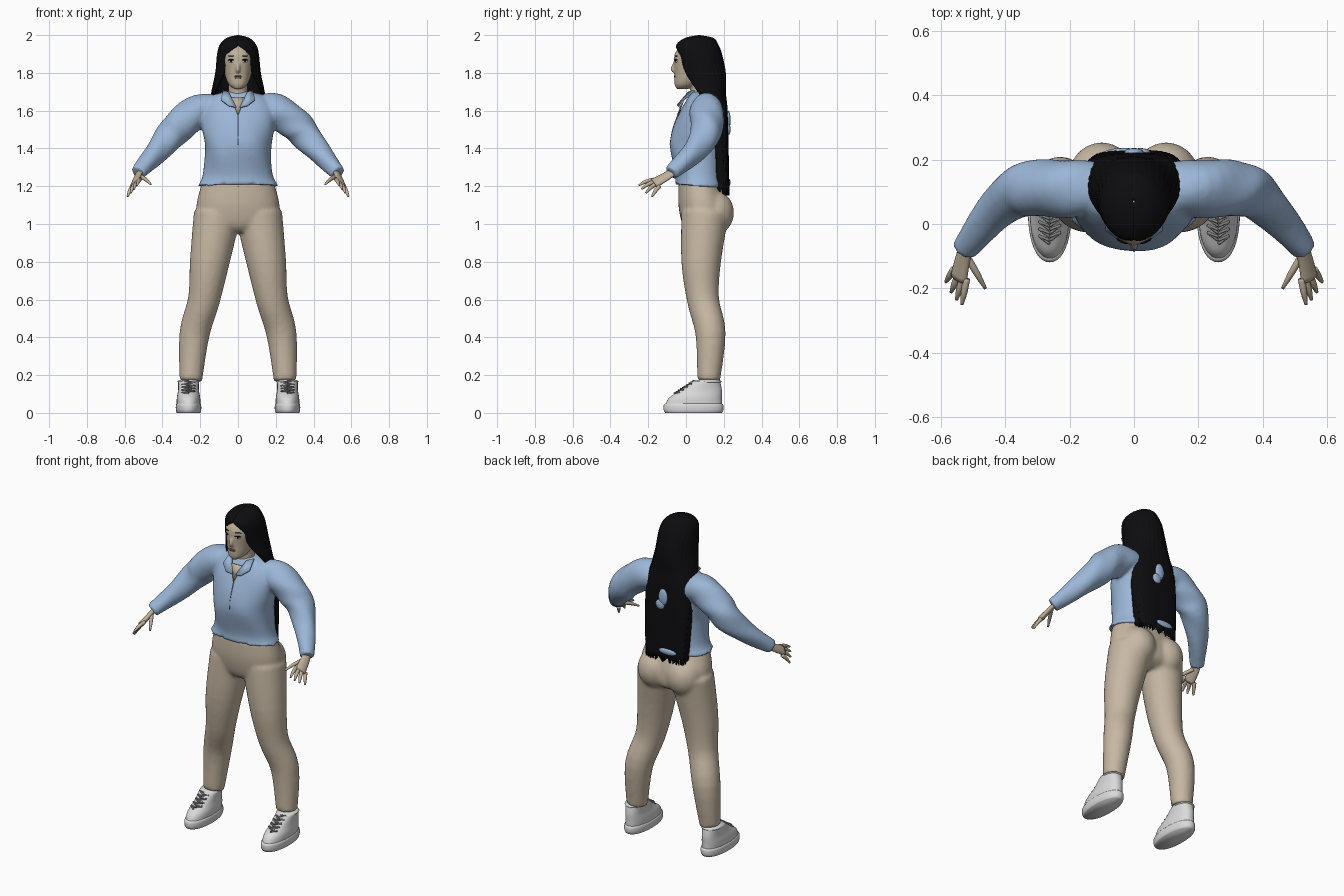
import bpy, bmesh, math
from mathutils import Vector, Matrix

cube = bpy.data.objects.get("Cube")
if cube:
    bpy.data.objects.remove(cube)


def material(name, *rgb):
    mat = bpy.data.materials.new(name)
    mat.use_nodes = True
    mat.diffuse_color = (*rgb, 1)
    shader = mat.node_tree.nodes["Principled BSDF"]
    shader.inputs["Base Color"].default_value = (*rgb, 1)
    shader.inputs["Roughness"].default_value = .8
    return mat


SKIN = material("skin", .52, .43, .32)
BEIGE = material("beige cloth", .57, .48, .37)
BLUE = material("blue cloth", .33, .47, .68)
SEAM = material("dark blue seam", .16, .24, .38)
BLACK = material("black hair", .004, .004, .005)
WHITE = material("shoe white", .7, .7, .7)
GREY = material("lace grey", .25, .25, .25)
LIPS = material("lip brown", .22, .15, .11)


def finish(mesh, name, mat, voxel=None, thickness=None, recalc=True):
    """Make a smooth shaded object, fused by remeshing or thickened inwards."""
    if recalc:
        bmesh.ops.recalc_face_normals(mesh, faces=mesh.faces)
    for face in mesh.faces:
        face.smooth = True
    data = bpy.data.meshes.new(name)
    mesh.to_mesh(data)
    mesh.free()
    data.materials.append(mat)
    part = bpy.data.objects.new(name, data)
    bpy.context.collection.objects.link(part)
    if voxel:
        fuse = part.modifiers.new("fuse", "REMESH")
        fuse.mode, fuse.voxel_size, fuse.use_smooth_shade = "VOXEL", voxel, True
        soften = part.modifiers.new("soften", "SMOOTH")
        soften.factor, soften.iterations = .5, 4
    if thickness:
        part.modifiers.new("thickness", "SOLIDIFY").thickness = thickness


def spline(keys, steps=4):
    """Smooth curve through a few key tuples of any length."""
    keys = [keys[0], *keys, keys[-1]]
    result = []
    for before, start, end, after in zip(keys, keys[1:], keys[2:], keys[3:]):
        for step in range(steps):
            t = step / steps
            result.append([q + t / 2 * (r - p + t * (2 * p - 5 * q + 4 * r - s + t * (3 * (q - r) + s - p)))
                           for p, q, r, s in zip(before, start, end, after)])
    return result + [keys[-1]]


def bridge(mesh, rings, closed=True):
    """Join rings of points with quads; closed rings get end caps."""
    rows = [[mesh.verts.new(point) for point in ring] for ring in rings]
    count = len(rows[0])
    for low, high in zip(rows, rows[1:]):
        for i in range(count if closed else count - 1):
            j = (i + 1) % count
            mesh.faces.new((low[i], low[j], high[j], high[i]))
    if closed:
        mesh.faces.new(rows[0][::-1])
        mesh.faces.new(rows[-1])


def oval(angle, x, y, rx, ry, power):
    c, s = math.cos(angle), math.sin(angle)
    return (x + rx * math.copysign(abs(c) ** (2 / power), c),
            y + ry * math.copysign(abs(s) ** (2 / power), s))


def loft(mesh, keys, x=0, ripple=0, hem=0, count=40):
    """Stack of rounded ovals; each key is height, y centre, x radius, y radius."""
    rings = []
    for level, (z, y, rx, ry) in enumerate(spline(keys)):
        ring = []
        for i in range(count):
            angle = math.tau * i / count
            wave = 1 + ripple * math.sin(5 * angle + 23 * z)
            drop = 0 if level else hem * math.sin(9 * angle)
            ring.append((*oval(angle, x, y, rx * wave, ry * wave, 2.2), z + drop))
        rings.append(ring)
    bridge(mesh, rings)


def tube(mesh, keys, side=1, across=(0, 1, 0), flat=1, ripple=0, count=16):
    """Tube along keys of x, y, z, radius; flat squeezes it square to across."""
    mirror = Vector((side, 1, 1))
    keys = spline(keys)
    points = [Vector(key[:3]) * mirror for key in keys]
    rings = []
    for i, key in enumerate(keys):
        along = (points[min(i + 1, len(points) - 1)] - points[max(i - 1, 0)]).normalized()
        wide = Vector(across) * mirror
        wide = (wide - along * wide.dot(along)).normalized()
        thin = along.cross(wide) * flat
        ring = []
        for k in range(count):
            angle = math.tau * k / count
            radius = key[3] * (1 + ripple * math.sin(3 * angle + i))
            ring.append(points[i] + (wide * math.cos(angle) + thin * math.sin(angle)) * radius)
        rings.append(ring)
    bridge(mesh, rings)


def blob(mesh, centre, size, turn=0):
    matrix = Matrix.Translation(centre) @ Matrix.Rotation(turn, 4, "Z") @ Matrix.Diagonal((*size, 1))
    bmesh.ops.create_uvsphere(mesh, u_segments=20, v_segments=12, radius=1, matrix=matrix)


SIDES = {"left": 1, "right": -1}

# Trousers: hips, legs and buttocks fused together
mesh = bmesh.new()
loft(mesh, [(.96, .09, .1, .08), (1, .1, .2, .12), (1.1, .09, .22, .13), (1.22, .07, .19, .11)])
for side in SIDES.values():
    tube(mesh, [(.25, .12, .17, .06), (.23, .13, .42, .08), (.18, .09, .6, .085),
                (.15, .08, .8, .105), (.11, .1, 1.05, .125)], side, count=32)
    blob(mesh, (side * .1, .145, 1.06), (.105, .11, .12))
finish(mesh, "trousers", BEIGE, voxel=.012)

# Shirt: torso and sleeves fused together
mesh = bmesh.new()
loft(mesh, [(1.2, .07, .215, .13), (1.26, .07, .185, .125), (1.4, .06, .175, .145), (1.5, .07, .19, .14),
            (1.6, .09, .2, .12), (1.67, .1, .16, .09), (1.7, .1, .07, .07)], ripple=.012, hem=.012)
for side in SIDES.values():
    tube(mesh, [(.1, .11, 1.6, .08), (.2, .11, 1.6, .09), (.3, .11, 1.53, .088), (.36, .1, 1.465, .08),
                (.44, .03, 1.37, .06), (.53, -.08, 1.27, .04)], side, ripple=.04, count=24)
finish(mesh, "shirt", BLUE, voxel=.01)

# Collar flaps, open neckline and placket
mesh = bmesh.new()
for side in SIDES.values():
    outline = [(.01, -.04, 1.62), (.05, -.05, 1.63), (.09, -.02, 1.66), (.08, .04, 1.71), (.05, .01, 1.7)]
    mesh.faces.new([mesh.verts.new((side * x, y, z)) for x, y, z in outline])
finish(mesh, "collar_flaps", BLUE, thickness=.009)
mesh = bmesh.new()
outline = [(0, -.048, 1.575), (.036, -.012, 1.67), (-.036, -.012, 1.67)]
mesh.faces.new([mesh.verts.new(point) for point in outline])
finish(mesh, "open_neckline", SKIN, thickness=.008)
mesh = bmesh.new()
tube(mesh, [(0, -.042, 1.58, .003), (0, -.07, 1.5, .003), (0, -.084, 1.42, .003)], across=(1, 0, 0))
finish(mesh, "placket_seam", SEAM)

# Hands: flattened palm, a fan of four fingers and a thumb
index_knuckle, little_knuckle = Vector((.52, -.17, 1.235)), Vector((.56, -.14, 1.2))
index_tip, little_tip = Vector((.535, -.25, 1.205)), Vector((.585, -.18, 1.145))
fan = little_knuckle - index_knuckle
for label, side in SIDES.items():
    mesh = bmesh.new()
    tube(mesh, [(.515, -.06, 1.285, .026), (.53, -.1, 1.255, .028), (.545, -.17, 1.215, .033)],
         side, fan, flat=.5)
    digits = [(Vector((.52, -.1, 1.255)), Vector((.462, -.2, 1.21)))]
    for i in range(4):
        bow = Vector((0, -.01, 0)) * math.sin(math.pi * i / 3)
        digits.append((index_knuckle.lerp(little_knuckle, i / 3) + bow,
                       index_tip.lerp(little_tip, i / 3) + bow))
    for knuckle, tip in digits:
        middle = knuckle.lerp(tip, .55) + Vector((0, 0, .005))
        tube(mesh, [(*knuckle, .011), (*middle, .01), (*tip, .005)], side, fan)
    finish(mesh, label + "_hand", SKIN)

# Head, neck and nose
mesh = bmesh.new()
tube(mesh, [(0, .08, 1.6, .055), (0, .07, 1.78, .048)])
loft(mesh, [(1.715, -.02, .02, .03), (1.74, 0, .05, .06), (1.8, .04, .072, .1),
            (1.9, .05, .082, .11), (1.97, .06, .05, .06)])
tube(mesh, [(0, -.055, 1.865, .007), (0, -.07, 1.82, .012), (0, -.055, 1.805, .009)], across=(1, 0, 0))
finish(mesh, "head", SKIN, voxel=.006)

# Painted face: name, colour, height, half width, half height, step outwards
for name, mat, z, width, height, out in (("eye_whites", WHITE, 1.86, .014, .006, 0),
                                         ("irises", BLACK, 1.861, .006, .006, .002),
                                         ("lashes", BLACK, 1.869, .019, .004, .002),
                                         ("brows", BLACK, 1.89, .019, .003, 0)):
    mesh = bmesh.new()
    for side in SIDES.values():
        blob(mesh, (side * .037, -.052 - out, z), (width, .0045, height), side * .4)
    finish(mesh, name, mat)
mesh = bmesh.new()
blob(mesh, (0, -.059, 1.782), (.024, .0048, .004))
blob(mesh, (0, -.058, 1.774), (.019, .0048, .005))
finish(mesh, "lips", LIPS)

# Hair: shell open at the face; height, y centre, x radius, y radius, opening
mesh = bmesh.new()
rings, strands = [], 72
for level, (z, y, rx, ry, gap) in enumerate(spline([
        (1.17, .18, .135, .05, 1.4), (1.4, .17, .15, .055, 1.4), (1.6, .15, .15, .07, 1.4),
        (1.7, .11, .14, .1, 1.1), (1.8, .09, .12, .12, .7), (1.9, .07, .11, .12, .5),
        (1.95, .06, .095, .11, 0), (1.985, .07, .06, .075, 0), (2, .07, .005, .005, 0)])):
    ring = []
    for i in range(strands + 1):
        gap = max(gap, 0)
        angle = gap - math.pi / 2 + (math.tau - 2 * gap) * i / strands
        wave = 1 + .012 * math.sin(2 * i)
        jag = 0 if level else .02 * math.sin(1.7 * i)
        ring.append((*oval(angle, 0, y, rx * wave, ry * wave, max(2, 5.6 - 2 * z)), z + jag))
    rings.append(ring)
bridge(mesh, rings, closed=False)
finish(mesh, "long_hair", BLACK, thickness=.012, recalc=False)

# Shirt folds showing through the hair at the back
mesh = bmesh.new()
for x, z, width, height in ((0, 1.55, .03, .05), (.02, 1.5, .03, .03), (-.03, 1.22, .06, .02)):
    blob(mesh, (x, .224, z), (width, .012, height))
finish(mesh, "back_shirt_folds", BLUE)

# Shoes: sole, upper with ankle rim, and zigzag laces
for label, side in SIDES.items():
    x = side * .262
    mesh = bmesh.new()
    loft(mesh, [(0, .04, .062, .15), (.015, .04, .067, .158), (.04, .04, .067, .158), (.05, .04, .062, .15)], x)
    finish(mesh, label + "_sole", WHITE)
    mesh = bmesh.new()
    loft(mesh, [(.04, .04, .062, .15), (.08, .05, .062, .14), (.12, .08, .055, .11), (.17, .11, .055, .07)], x)
    blob(mesh, (x, .118, .166), (.058, .07, .014))
    finish(mesh, label + "_shoe", WHITE)
    mesh = bmesh.new()
    path = []
    for i in range(19):
        t, sway = i / 18, math.sin(math.pi * i / 2)
        path.append((.262 + .034 * sway, .1 * t - .062 + .02 * abs(sway), .105 + .065 * t, .0045))
    for start, end in zip(path, path[1:]):
        tube(mesh, [start, end], side, count=6)
    finish(mesh, label + "_laces", GREY)
